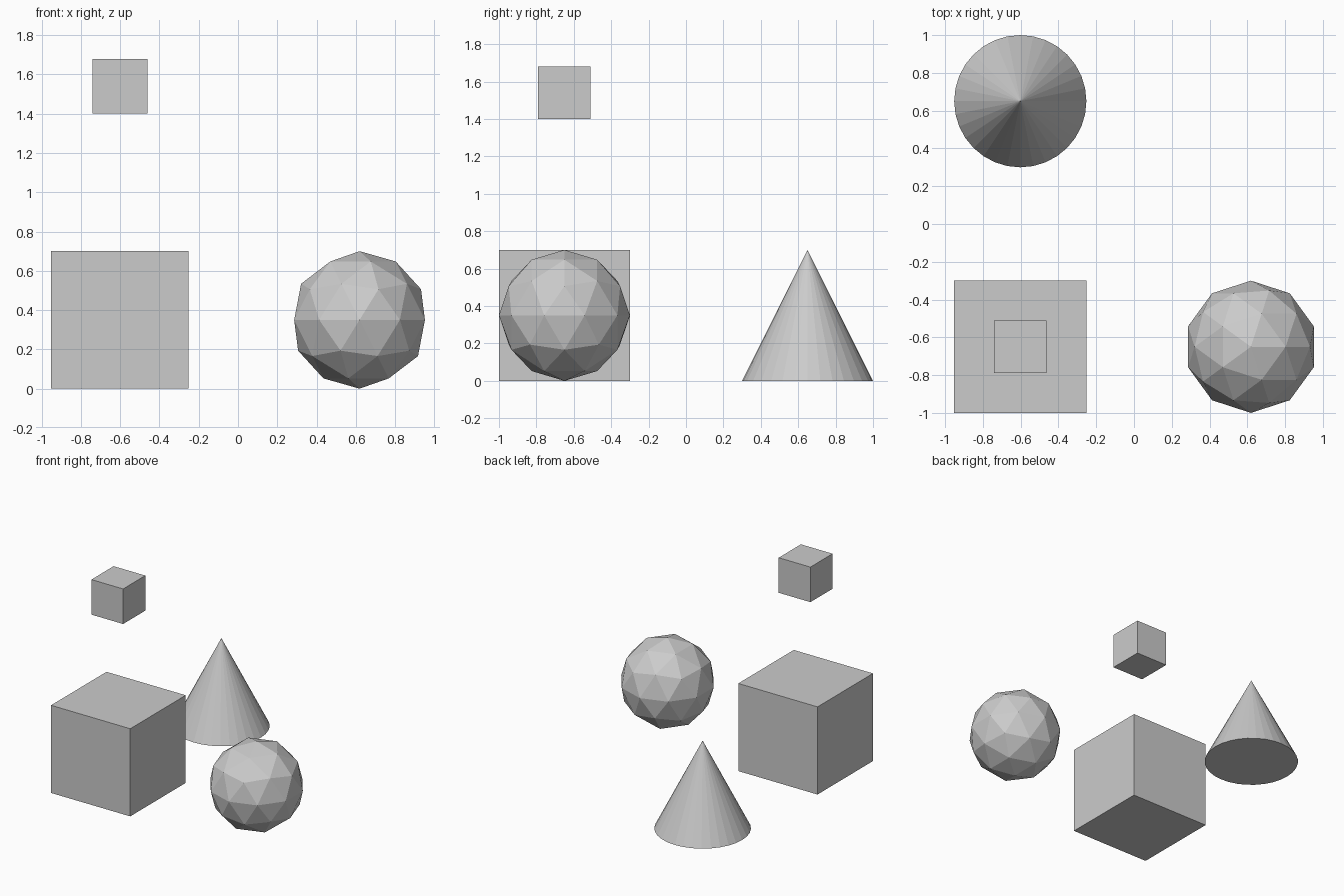
import bpy

if "Cube" in bpy.data.objects:
    bpy.data.objects.remove(bpy.data.objects["Cube"])

X, Y, S = -0.602, 0.65, 0.7   # left column x, row offset in y, common part size


def cube(name, size, location):
    bpy.ops.mesh.primitive_cube_add(size=size, location=location)
    bpy.context.object.name = name


# Large cube on the ground with a small one floating above it
cube("large_cube", S, (X, -Y, S / 2))
cube("small_floating_cube", 0.28, (X, -Y, 1.54))

# Cone at the back left
bpy.ops.mesh.primitive_cone_add(vertices=32, radius1=S / 2, radius2=0, depth=S,
                                location=(X, Y, S / 2))
bpy.context.object.name = "cone"

# Faceted ball at the front right
bpy.ops.mesh.primitive_ico_sphere_add(subdivisions=2, radius=S / 2,
                                      location=(0.619, -Y, S / 2))
bpy.context.object.name = "faceted_ball"
